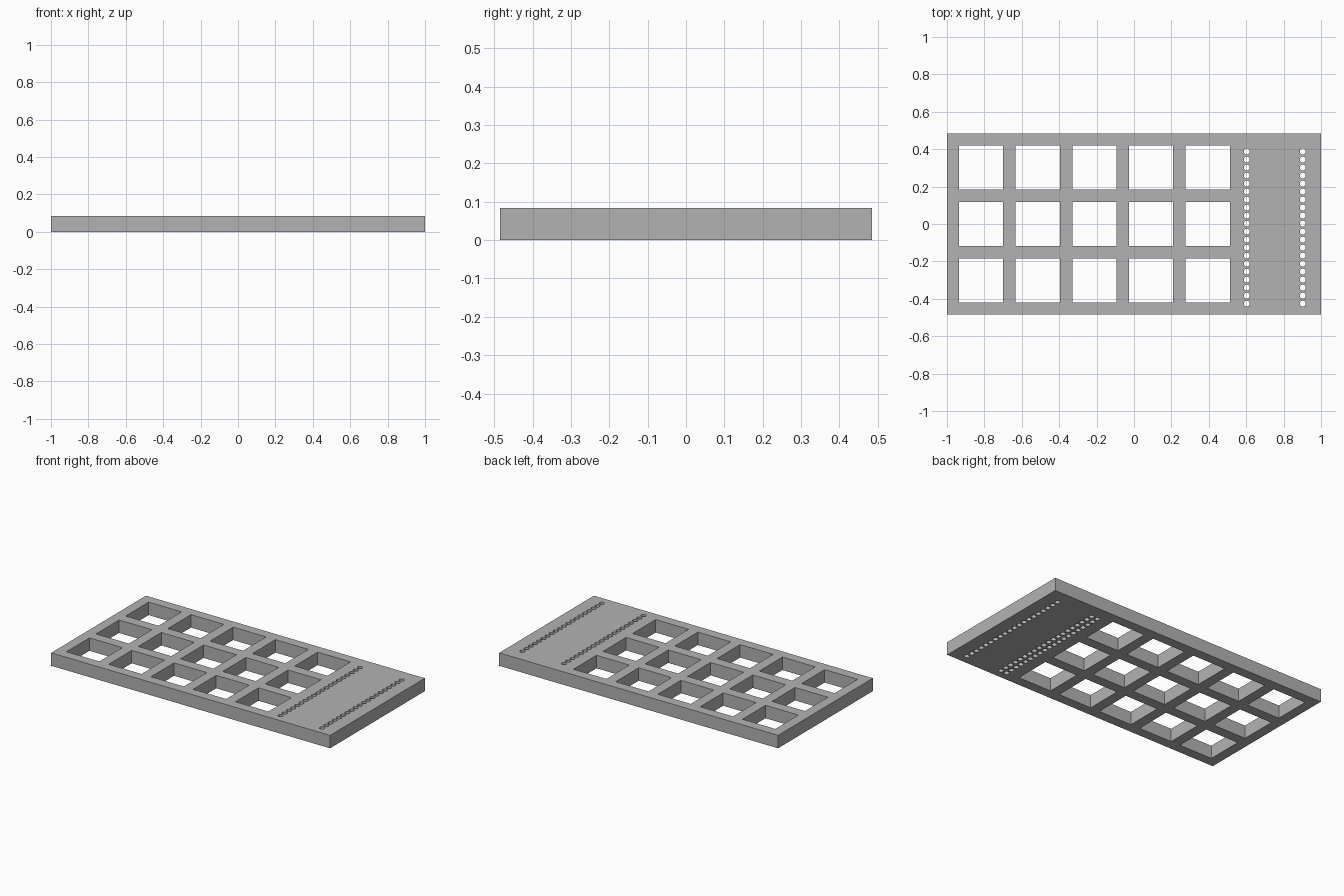
import bpy
import bmesh
from mathutils import Matrix, Vector

cube = bpy.data.objects.get("Cube")
if cube:
    bpy.data.objects.remove(cube, do_unlink=True)

LENGTH, WIDTH, THICK = 2.0, 0.97, 0.084
KEY_PITCH, KEY_SIZE = 0.303, 0.236
PIN_PITCH, PIN_RADIUS, PIN_COUNT = 0.0428, 0.016, 20

grey = bpy.data.materials.new("plain_grey")
grey.use_nodes = True
colour = (0.45, 0.45, 0.45, 1)
grey.diffuse_color = colour
grey.node_tree.nodes["Principled BSDF"].inputs["Base Color"].default_value = colour


def add_box(bm, centre, size):
    matrix = Matrix.Translation(centre) @ Matrix.Diagonal(Vector((*size, 1)))
    bmesh.ops.create_cube(bm, size=1, matrix=matrix)


def add_pin_row(bm, x, z, depth):
    for i in range(PIN_COUNT):
        y = -0.019 + (i - (PIN_COUNT - 1) / 2) * PIN_PITCH
        bmesh.ops.create_cone(bm, cap_ends=True, segments=16, radius1=PIN_RADIUS,
                              radius2=PIN_RADIUS, depth=depth,
                              matrix=Matrix.Translation((x, y, z)))


def make_object(name, bm):
    mesh = bpy.data.meshes.new(name)
    bm.to_mesh(mesh)
    bm.free()
    mesh.materials.append(grey)
    obj = bpy.data.objects.new(name, mesh)
    bpy.context.collection.objects.link(obj)
    return obj


# Solid plate
bm = bmesh.new()
add_box(bm, (0, 0, THICK / 2), (LENGTH, WIDTH, THICK))
plate = make_object("switch_plate", bm)

# Square key openings, five columns by three rows
bm = bmesh.new()
for col in range(-2, 3):
    for row in range(-1, 2):
        add_box(bm, (-0.2115 + col * KEY_PITCH, row * KEY_PITCH, THICK / 2),
                (KEY_SIZE, KEY_SIZE, THICK * 2))

# Two rows of through holes and a blind row in the underside
for x in (0.603, 0.902):
    add_pin_row(bm, x, THICK / 2, THICK * 2)
add_pin_row(bm, 0.645, 0, THICK)
cutter = make_object("opening_cutter", bm)
cutter.hide_render = True

# Cut the openings, then discard the cutter
cut = plate.modifiers.new("openings", "BOOLEAN")
cut.operation = "DIFFERENCE"
cut.solver = "EXACT"
cut.object = cutter
bpy.context.view_layer.update()
graph = bpy.context.evaluated_depsgraph_get()
result = bpy.data.meshes.new_from_object(plate.evaluated_get(graph))
plate.modifiers.clear()
plate.data = result
bpy.data.objects.remove(cutter, do_unlink=True)
